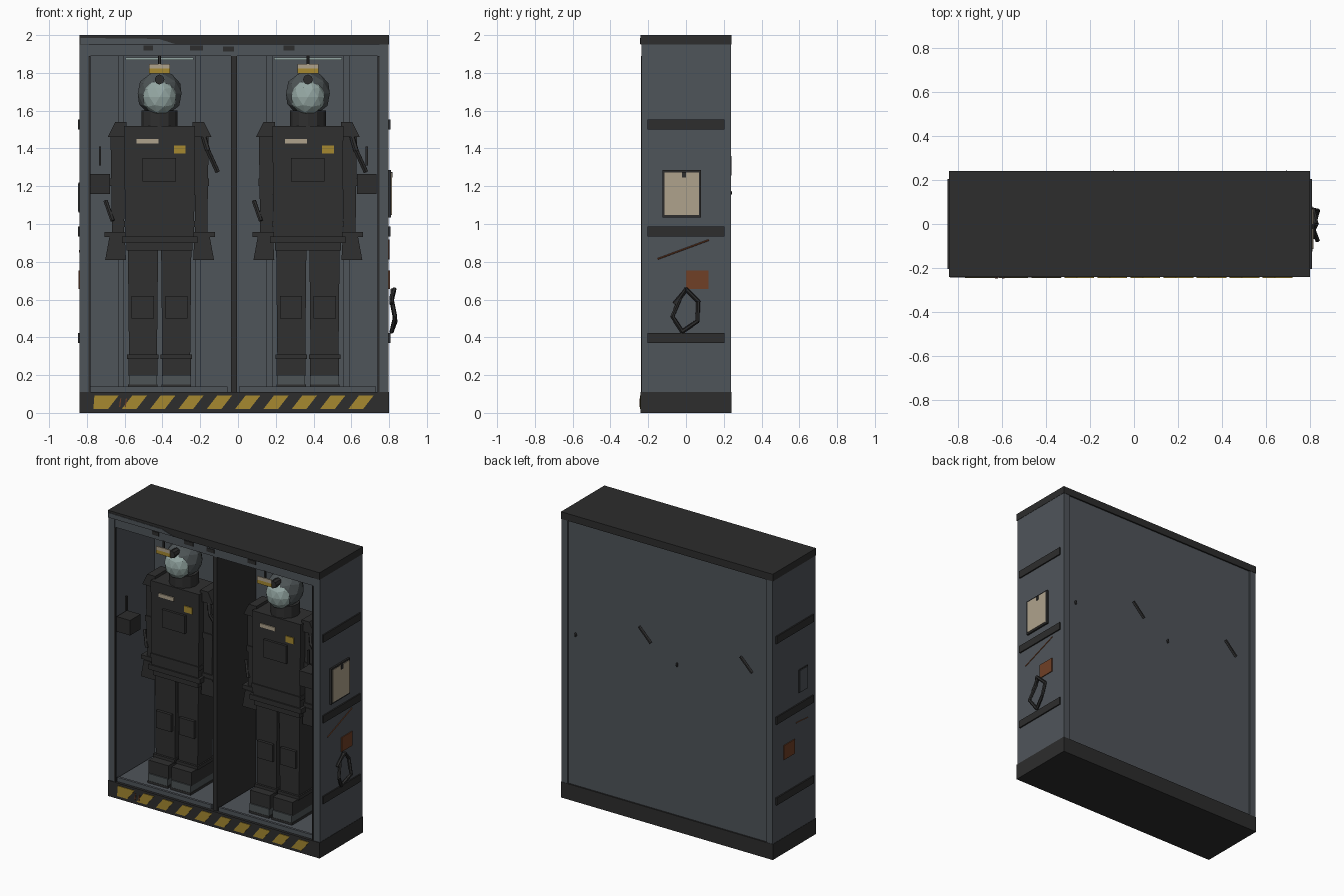
import bpy, bmesh, math
from mathutils import Vector


def material(name, rgb):
    m = bpy.data.materials.new(name)
    m.diffuse_color = (*rgb, 1)
    return m


STEEL = material("blue_grey_steel", (0.078, 0.089, 0.102))
DARK = material("charcoal", (0.026, 0.026, 0.026))
SUIT = material("suit_black", (0.029, 0.029, 0.029))
YELLOW = material("hazard_yellow", (0.38, 0.25, 0.03))
BEIGE = material("paper_beige", (0.43, 0.365, 0.265))
RUST = material("rust_orange", (0.16, 0.05, 0.019))
GLASS = material("pale_glass", (0.30, 0.39, 0.37))
SHELL = material("helmet_grey", (0.075, 0.088, 0.092))


def finish(name, bm, mat):
    bmesh.ops.recalc_face_normals(bm, faces=bm.faces)
    me = bpy.data.meshes.new(name)
    bm.to_mesh(me)
    bm.free()
    me.materials.append(mat)
    ob = bpy.data.objects.new(name, me)
    bpy.context.collection.objects.link(ob)
    return ob


def box(name, x, y, z, mat, top=(0, 0)):
    """Box from ranges; top=(a, b) moves the upper -x and +x edges."""
    bm = bmesh.new()
    bmesh.ops.create_cube(bm, size=1)
    for v in bm.verts:
        hi = v.co.z > 0
        px = x[1] if v.co.x > 0 else x[0]
        if hi:
            px += top[1] if v.co.x > 0 else top[0]
        v.co = (px, y[1] if v.co.y > 0 else y[0], z[1] if hi else z[0])
    return finish(name, bm, mat)


def tube(name, pts, r, mat, closed=False, sides=6):
    """Round bar along a path, one straight length per segment."""
    bm = bmesh.new()
    pts = [Vector(p) for p in pts]
    ends = pts[1:] + ([pts[0]] if closed else [])
    for a, b in zip(pts, ends):
        d = b - a
        res = bmesh.ops.create_cone(bm, cap_ends=True, segments=sides, radius1=r,
                                    radius2=r, depth=d.length + r * 0.6)
        q = d.to_track_quat('Z', 'Y')
        for v in res['verts']:
            v.co = q @ v.co + (a + b) / 2
    return finish(name, bm, mat)


def front_plate(name, xz, y, mat, depth=0.004):
    """Thin plate facing the front from an outline in x and z."""
    bm = bmesh.new()
    f = bm.faces.new([bm.verts.new((px, y, pz)) for px, pz in xz])
    res = bmesh.ops.extrude_face_region(bm, geom=[f])
    for g in res['geom']:
        if isinstance(g, bmesh.types.BMVert):
            g.co.y += depth
    return finish(name, bm, mat)


def ball(name, c, s, mat, sub=2):
    bm = bmesh.new()
    bmesh.ops.create_icosphere(bm, subdivisions=sub, radius=1)
    for v in bm.verts:
        v.co = [c[i] + v.co[i] * s[i] for i in range(3)]
    return finish(name, bm, mat)


# cabinet shell
box("base", (-0.84, 0.80), (-0.24, 0.24), (0, 0.11), DARK)
box("top_cap", (-0.84, 0.80), (-0.24, 0.24), (1.95, 2.0), DARK)
box("left_wall", (-0.838, -0.79), (-0.235, 0.238), (0.11, 1.95), STEEL)
box("right_wall", (0.75, 0.798), (-0.235, 0.238), (0.11, 1.95), STEEL)
box("back_panel", (-0.79, 0.75), (0.205, 0.23), (0.11, 1.95), STEEL)
box("header", (-0.79, 0.75), (-0.23, -0.19), (1.89, 1.95), STEEL)
box("ceiling", (-0.79, 0.75), (-0.19, 0.205), (1.93, 1.95), STEEL)
box("divider", (-0.038, -0.005), (-0.225, 0.205), (0.11, 1.89), DARK)
for x in (-0.788, 0.742):
    box("door_seal", (x - 0.004, x + 0.006), (-0.238, -0.225), (0.11, 1.89), DARK)
front_plate("worn_cap_edge", [(-0.835, 1.952), (-0.835, 1.985), (-0.42, 1.98), (-0.33, 1.952)],
            -0.243, STEEL)
for x, w, z in ((-0.475, 0.05, 1.93), (-0.22, 0.07, 1.93), (-0.05, 0.06, 1.925), (0.27, 0.06, 1.93)):
    box("header_chip", (x - w / 2, x + w / 2), (-0.235, -0.228), (z - 0.012, z + 0.014), DARK)

# hazard strip on the base
for k in range(10):
    x = -0.766 + 0.15 * k
    front_plate("hazard_stripe", [(x, 0.02), (x + 0.078, 0.02), (x + 0.135, 0.093), (x + 0.057, 0.093)],
                -0.244, YELLOW)
front_plate("hazard_corner", [(-0.766, 0.02), (-0.709, 0.093), (-0.76, 0.093)], -0.244, YELLOW)
for x in (-0.63, -0.6):
    front_plate("rust_scratch", [(x, 0.03), (x + 0.006, 0.03), (x + 0.012, 0.075), (x + 0.006, 0.075)],
                -0.247, RUST)

# ribs and weathering on both sides
for s, x in ((1, 0.798), (-1, -0.838)):
    def side(name, y, z, t, mat):
        return box(name, sorted((x - s * 0.003, x + s * t)), y, z, mat)
    for z in (0.37, 0.935, 1.5):
        side("side_rib", (-0.205, 0.205), (z, z + 0.052), 0.009, DARK)
    side("rust_patch", (0.0, 0.12), (0.655, 0.755), 0.006, RUST)
    if s > 0:
        side("notice_frame", (-0.125, 0.08), (1.035, 1.285), 0.012, DARK)
        side("notice_paper", (-0.113, 0.068), (1.047, 1.273), 0.016, BEIGE)
        side("notice_clip", (-0.022, 0.0), (1.245, 1.275), 0.02, DARK)
        tube("side_scratch", [(x, -0.15, 0.815), (x, 0.12, 0.915)], 0.004, RUST)
        ring = [(0.03, 0.0, 0.655), (0.015, 0.065, 0.59), (0.036, 0.06, 0.485),
                (0.015, -0.02, 0.43), (0.034, -0.072, 0.51), (0.014, -0.03, 0.61)]
        tube("hanging_cable", [(x + a, b, c) for a, b, c in ring], 0.011, DARK, closed=True)
        tube("cable_tail", [(x + 0.014, -0.06, 0.58), (x + 0.02, 0.0, 0.65)], 0.011, DARK)
    else:
        side("service_frame", (-0.145, -0.045), (1.06, 1.22), 0.006, DARK)
        side("service_plate", (-0.14, -0.05), (1.065, 1.215), 0.009, STEEL)
        tube("side_scratch", [(x, -0.15, 0.85), (x, -0.02, 0.86)], 0.003, RUST)

# wall boxes with aerials inside the bays
for x in (-0.73, 0.682):
    box("wall_box", (x - 0.052, x + 0.052), (-0.225, -0.11), (1.16, 1.265), DARK)
    box("aerial", (x - 0.006, x + 0.006), (-0.2, -0.185), (1.31, 1.41), DARK)


def suit(cx):
    def part(name, x, y, z, mat=SUIT, top=(0, 0)):
        return box(name, (cx + x[0], cx + x[1]), y, z, mat, top)

    def mirrored(name, x, y, z, mat=SUIT, top=(0, 0)):
        part(name, x, y, z, mat, top)
        part(name, (-x[1], -x[0]), y, z, mat, (-top[1], -top[0]))

    # bay fittings
    part("floor_tray", (-0.365, 0.36), (-0.21, 0.2), (0.11, 0.135), STEEL)
    part("tray_lip", (-0.365, 0.36), (-0.222, -0.205), (0.11, 0.14), STEEL)
    mirrored("rack_post", (0.188, 0.22), (0.18, 0.206), (0.135, 1.89), STEEL)
    part("light_strip", (-0.18, 0.18), (0.14, 0.17), (1.868, 1.882), GLASS)
    part("hanger_rod", (-0.008, 0.008), (-0.02, 0.0), (1.78, 1.93), DARK)

    # hanging label
    part("label_upper", (-0.055, 0.055), (-0.238, -0.23), (1.822, 1.847), BEIGE)
    part("label_lower", (-0.055, 0.055), (-0.238, -0.23), (1.797, 1.822), YELLOW)
    part("label_hook", (-0.006, 0.006), (-0.232, -0.224), (1.845, 1.895), DARK)

    # legs and boots
    mirrored("boot", (0.012, 0.165), (-0.16, 0.09), (0.195, 0.29))
    mirrored("boot_sole", (0.01, 0.167), (-0.17, 0.095), (0.135, 0.15))
    mirrored("boot_toe", (0.014, 0.163), (-0.168, 0.09), (0.15, 0.2), SHELL)
    mirrored("boot_cuff", (0.006, 0.172), (-0.1, 0.095), (0.285, 0.31))
    mirrored("leg", (0.014, 0.162), (-0.085, 0.08), (0.3, 0.87), SUIT, (-0.006, 0.006))
    mirrored("knee_pad", (0.03, 0.148), (-0.105, -0.08), (0.5, 0.62))

    # torso
    part("hip", (-0.175, 0.175), (-0.1, 0.1), (0.86, 0.91))
    part("jacket_hem", (-0.2, 0.2), (-0.115, 0.11), (0.9, 0.935))
    part("torso", (-0.182, 0.182), (-0.105, 0.1), (0.93, 1.52), SUIT, (-0.006, 0.006))
    part("chest_pocket", (-0.09, 0.088), (-0.122, -0.1), (1.225, 1.35))
    part("name_tape", (-0.122, -0.005), (-0.112, -0.104), (1.425, 1.45), BEIGE)
    part("chest_patch", (0.075, 0.138), (-0.112, -0.104), (1.372, 1.415), YELLOW)
    part("belt", (-0.188, 0.188), (-0.112, 0.106), (0.985, 1.015))

    # arms
    mirrored("arm", (0.188, 0.252), (-0.055, 0.055), (0.94, 1.48), SUIT, (-0.005, 0.008))
    mirrored("elbow_band", (0.184, 0.262), (-0.062, 0.062), (1.2, 1.24))
    mirrored("shoulder_pad", (0.175, 0.275), (-0.075, 0.075), (1.46, 1.54), SUIT, (0, -0.04))
    mirrored("sleeve_cuff", (0.18, 0.292), (-0.065, 0.065), (0.93, 0.958))
    mirrored("glove", (0.178, 0.288), (-0.07, 0.06), (0.81, 0.93), SUIT, (0.006, -0.022))

    # collar and helmet
    for r, z0, z1 in ((0.085, 1.515, 1.55), (0.095, 1.545, 1.572)):
        tube("collar", [(cx, -0.005, z0), (cx, -0.005, z1)], r, SUIT, sides=12).data.update()
    ball("helmet", (cx, -0.005, 1.69), (0.122, 0.122, 0.122), SHELL)
    ball("visor", (cx, -0.075, 1.672), (0.092, 0.072, 0.096), GLASS)
    tube("helmet_lamp", [(cx, -0.09, 1.765), (cx, -0.135, 1.765)], 0.026, DARK, sides=8)

    # hoses beside the arm and fastenings through the back panel
    tube("air_hose", [(cx + 0.225, -0.05, 1.49), (cx + 0.255, -0.08, 1.39), (cx + 0.305, -0.05, 1.28)],
         0.014, SUIT)
    tube("wrist_hose", [(cx - 0.285, -0.03, 1.12), (cx - 0.25, -0.06, 1.02)], 0.012, SUIT)
    tube("back_fastening", [(cx - 0.172, 0.232, 1.352), (cx - 0.258, 0.232, 1.265)], 0.011, DARK)
    ball("back_rivet", (cx + 0.322, 0.232, 1.165), (0.009, 0.012, 0.017), DARK, 1)


for centre in (-0.415, 0.37):
    suit(centre)

# shift to centre the overall width, and fix the tubes' smallness in collar spacing
bpy.context.view_layer.update()
